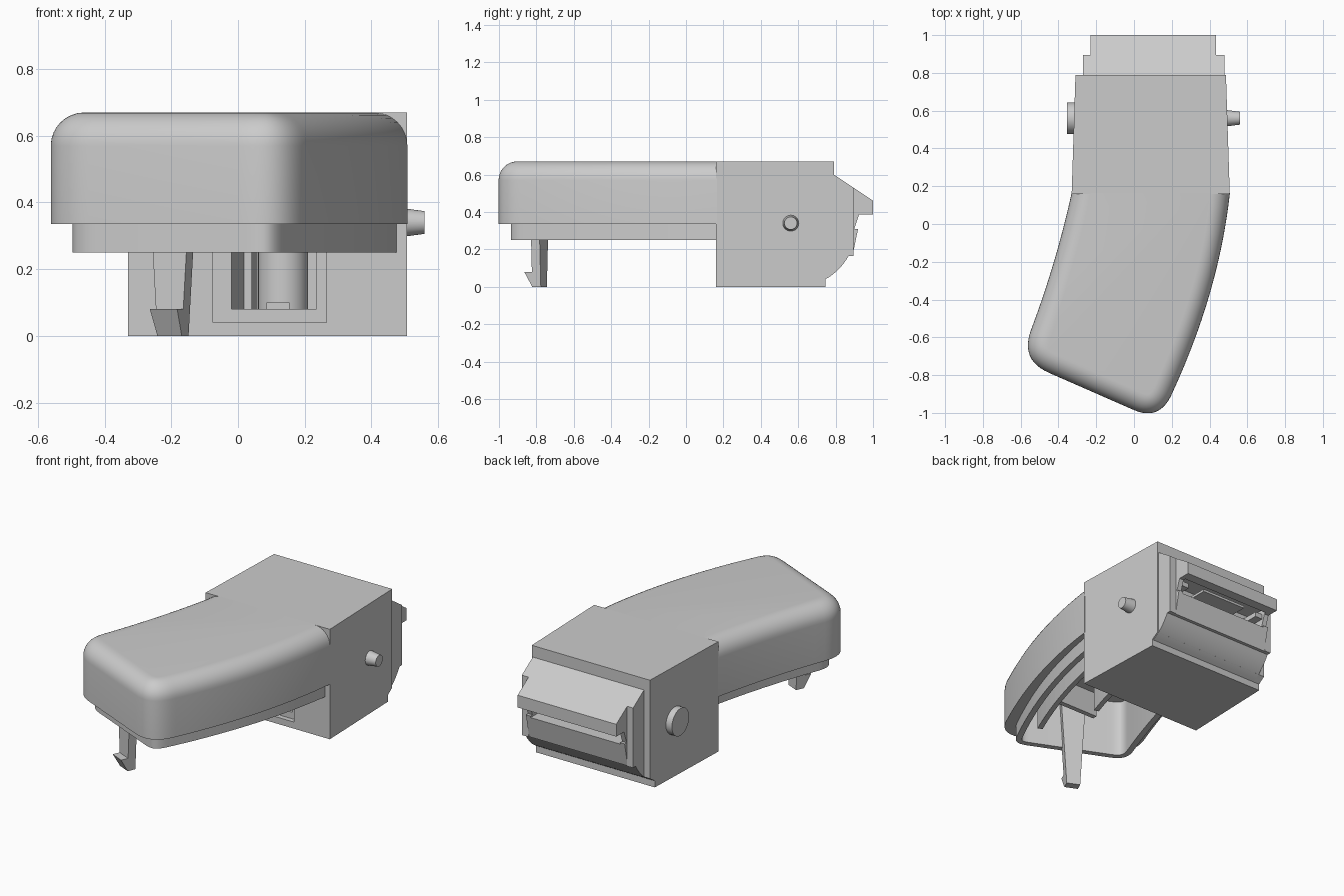
import bpy, bmesh, math
from mathutils import Vector, Matrix

if "Cube" in bpy.data.objects:
    bpy.data.objects.remove(bpy.data.objects["Cube"], do_unlink=True)

grey = bpy.data.materials.new("plain_grey")
grey.use_nodes = True
COLOUR = (0.6, 0.6, 0.6, 1)
grey.diffuse_color = COLOUR
grey.node_tree.nodes["Principled BSDF"].inputs["Base Color"].default_value = COLOUR


def select(ob):
    bpy.ops.object.select_all(action='DESELECT')
    bpy.context.view_layer.objects.active = ob
    ob.select_set(True)


def finish(name, bm, smooth=True):
    bmesh.ops.recalc_face_normals(bm, faces=bm.faces)
    mesh = bpy.data.meshes.new(name)
    bm.to_mesh(mesh)
    bm.free()
    mesh.materials.append(grey)
    ob = bpy.data.objects.new(name, mesh)
    bpy.context.collection.objects.link(ob)
    if smooth:
        select(ob)
        bpy.ops.object.shade_smooth_by_angle(angle=math.radians(30))
    return ob


def loft(name, rings, smooth=True):
    """Join closed rings of points and cap both ends."""
    bm = bmesh.new()
    loops = [[bm.verts.new(p) for p in ring] for ring in rings]
    n = len(loops[0])
    for a, b in zip(loops, loops[1:]):
        for i in range(n):
            j = (i + 1) % n
            bm.faces.new((a[i], a[j], b[j], b[i]))
    bm.faces.new(loops[0][::-1])
    bm.faces.new(loops[-1])
    return finish(name, bm, smooth)


def prism(name, profile, left, right, taper=0, smooth=False):
    """Extrude a y-z profile along x, narrowing towards the back."""
    return loft(name, [[(left + taper * (y - .16), y, z) for y, z in profile],
                       [(right - taper * (y - .16), y, z) for y, z in profile]], smooth)


def box(name, x, y, z):
    return prism(name, [(y[0], z[0]), (y[1], z[0]), (y[1], z[1]), (y[0], z[1])], *x)


def cylinder(name, loc, r1, r2, depth, axis):
    bm = bmesh.new()
    bmesh.ops.create_cone(bm, cap_ends=True, segments=32, radius1=r1, radius2=r2, depth=depth)
    turn = Matrix.Rotation(math.pi / 2, 4, 'Y') if axis == 'X' else Matrix.Identity(4)
    bm.transform(Matrix.Translation(loc) @ turn)
    return finish(name, bm)


def cut(ob, *cutters):
    for c in cutters:
        c.hide_render = True
        mod = ob.modifiers.new("cut", 'BOOLEAN')
        mod.operation, mod.solver, mod.object = 'DIFFERENCE', 'EXACT', c
        select(ob)
        bpy.ops.object.modifier_apply(modifier=mod.name)
        bpy.data.objects.remove(c, do_unlink=True)


def bend(a, b, c, n):
    a, b, c = Vector(a), Vector(b), Vector(c)
    return [a * (1 - t) ** 2 + b * 2 * t * (1 - t) + c * t * t
            for t in (i / n for i in range(n + 1))]


def inset(points, d):
    """Move an open outline inwards, keeping its ends on the same line."""
    out = [points[0] + Vector((d, 0))]
    for before, p, after in zip(points, points[1:], points[2:]):
        u, v = (p - before).normalized(), (after - p).normalized()
        t = (u + v).normalized()
        out.append(p + Vector((-t.y, t.x)) * d / max(t.dot(u), .5))
    return out + [points[-1] - Vector((d, 0))]


def at(points, z):
    return [(p.x, p.y, z) for p in points]


# Curved handle shell: hollow below, stepped lip, rounded top edge
END, SIDE = .165, 14
outline = (bend((-.33, END), (-.41, -.2), (-.545, -.56), 12)
           + bend((-.545, -.56), (-.605, -.72), (-.45, -.788), 12)[1:]
           + bend((0, -.985), (.14, -1.046), (.205, -.89), 12)
           + bend((.205, -.89), (.45, -.36), (.508, END), SIDE)[1:])


def lip_line(d):
    """Inset outline that widens again along the right side."""
    points = inset(outline, d)
    for i, p in enumerate(points[-SIDE:], 1):
        p.x += .033 * i / SIDE
    return points


LIP, WALL, ROUND = .065, .1, .1
TOP, RIM, BOTTOM, CEILING = .67, .335, .25, .6
rings = [at(lip_line(WALL), CEILING), at(lip_line(WALL), BOTTOM),
         at(lip_line(LIP), BOTTOM), at(lip_line(LIP), RIM), at(outline, RIM)]
for i in range(9):
    a = math.pi / 2 * i / 8
    rings.append(at(inset(outline, ROUND * (1 - math.cos(a))), TOP - ROUND * (1 - math.sin(a))))
loft("handle_shell", rings)

# Ribs inside the handle
for name, d, count in (("outer_rib", .16, 14), ("inner_rib", .4, 10)):
    strip = inset(outline, d)[-count:] + inset(outline, d + .03)[-count:][::-1]
    loft(name, [at(strip, .26), at(strip, .61)], False)
box("cross_rib", (-.29, .06), (-.71, -.68), (.45, .61))

# Snap clip hanging from the handle
clip = prism("snap_clip", [(.025, 0), (.025, .61), (-.025, .61), (-.025, .08),
                           (-.07, .08), (-.025, 0)], -.5, .5)
for v in clip.data.vertices:
    v.co.x *= .08 + .12 * v.co.z
clip.matrix_world = Matrix.Translation((-.195, -.783, 0)) @ Matrix.Rotation(math.radians(-24), 4, 'Z')

# Head block with a framed pocket facing the handle
head = prism("head_block", [(.16, 0), (.745, 0), (.745, .04), (.79, .07), (.79, TOP), (.16, TOP)],
             -.33, .507, .032)
cut(head, box("frame_cutter", (-.075, .265), (.1, .19), (.04, .34)),
    box("pocket_cutter", (-.02, .235), (.1, .5), (.08, .34)))
cylinder("pocket_post", (.135, .32, .21), .075, .075, .28, 'Z')
box("pocket_tab", (.085, .155), (.23, .26), (.07, .1))
for name, x, y, width in (("pocket_wedge", -.025, .2, .045), ("pocket_rib", .04, .25, .02)):
    wedge = [Vector((x, y)), Vector((x + width, .51)), Vector((x, .51))]
    loft(name, [at(wedge, .07), at(wedge, .35)], False)

# Back end: side cheeks around a protruding nose and jaw
curve = [(p.x, p.y) for p in bend((.745, .04), (.82, .08), (.87, .165), 8)]
base = [(.7, .6), (.7, .04)] + curve
for name, x in (("right_cheek", (-.27, -.23)), ("left_cheek", (.435, .48))):
    prism(name, base + [(.895, .165), (.895, .53), (.79, .6)], *x, smooth=True)
nose = prism("nose_and_jaw", base + [(.89, .165), (.92, .31), (.9, .31), (.925, .385),
                                     (1, .385), (1, .46), (.79, .6)], -.23, .435, smooth=True)
cut(nose, box("mouth_cutter", (-.2, .405), (.78, .94), (.3, .42)))
box("mouth_plate", (-.05, .25), (.77, .92), (.37, .385))
for name, x in (("mouth_stop_right", (-.21, -.15)), ("mouth_stop_left", (.35, .41))):
    box(name, x, (.77, .905), (.36, .39))

# Side pivots
cylinder("left_pin", (.515, .56, .34), .046, .034, .09, 'X')
cylinder("right_button", (-.333, .56, .34), .083, .083, .044, 'X')
